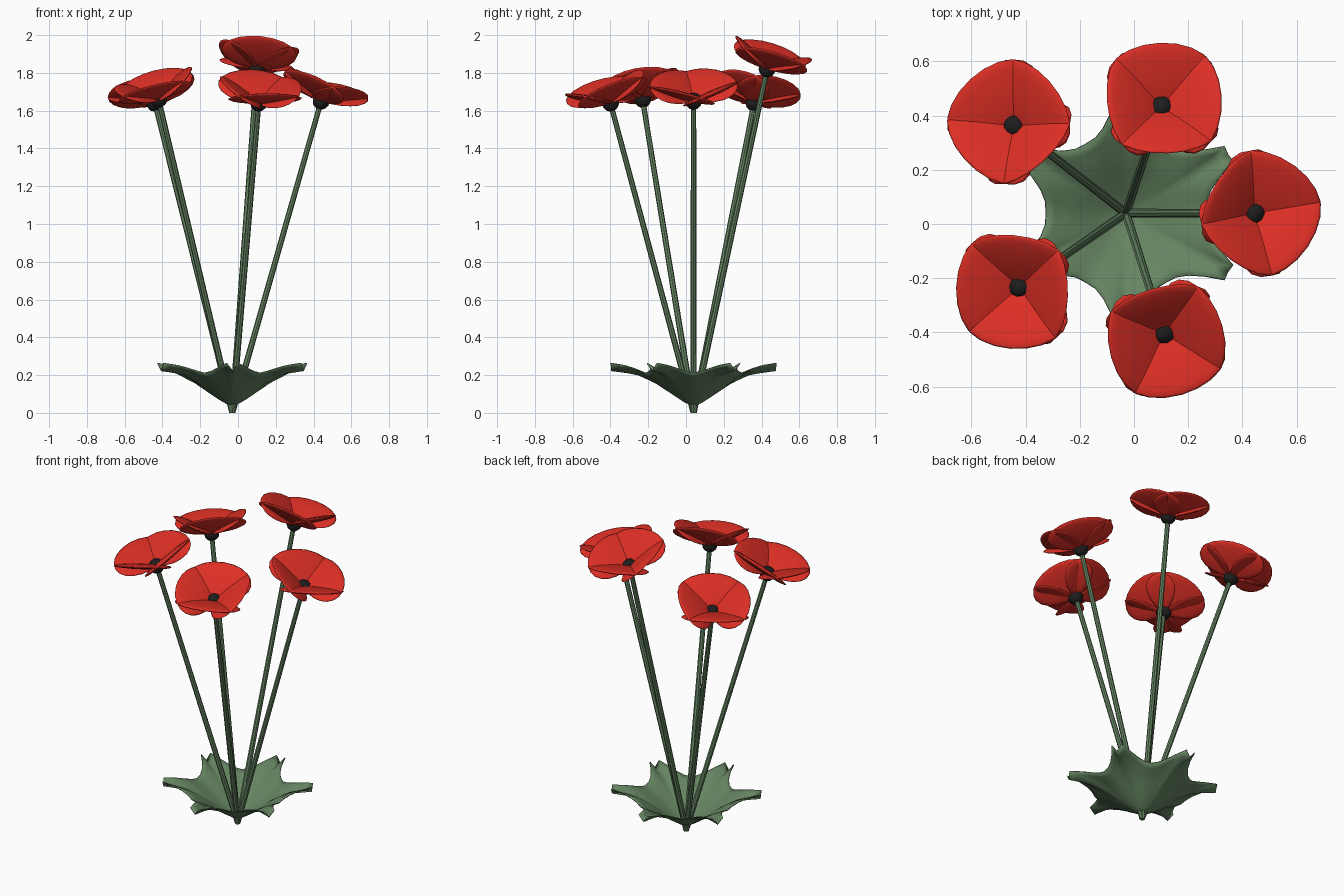
import bpy, bmesh, math
from mathutils import Vector, Matrix

if "Cube" in bpy.data.objects:
    bpy.data.objects.remove(bpy.data.objects["Cube"])


def material(name, rgb):
    m = bpy.data.materials.new(name)
    m.diffuse_color = (*rgb, 1)
    m.use_nodes = True
    m.node_tree.nodes["Principled BSDF"].inputs["Base Color"].default_value = m.diffuse_color
    return m


RED = material("petal_red", (0.72, 0.028, 0.018))
GREEN = material("leaf_green", (0.13, 0.23, 0.12))
BLACK = material("seed_black", (0.013, 0.013, 0.013))


def finish(name, bm, mat, smooth=True):
    bmesh.ops.recalc_face_normals(bm, faces=bm.faces)
    me = bpy.data.meshes.new(name)
    for f in bm.faces:
        f.smooth = smooth
    bm.to_mesh(me)
    bm.free()
    me.materials.append(mat)
    ob = bpy.data.objects.new(name, me)
    bpy.context.collection.objects.link(ob)
    return ob


ROOT = Vector((-0.03, 0.04, 0.0))
UP = Vector((0, 0, 1))


def stem(name, top):
    d = top - ROOT
    bm = bmesh.new()
    mat = Matrix.Translation(ROOT + d / 2) @ UP.rotation_difference(d).to_matrix().to_4x4()
    bmesh.ops.create_cone(bm, cap_ends=True, segments=8, radius1=0.017,
                          radius2=0.014, depth=d.length, matrix=mat)
    for v in bm.verts:
        v.co.z = max(v.co.z, 0)
    finish(name, bm, GREEN, False)


def petals(name, frame, turn):
    # four flat discs leaning up and crossing each other to make a square cup
    bm = bmesh.new()
    for k in range(4):
        m = (frame @ Matrix.Rotation(math.radians(turn + 90 * k), 4, 'Z')
             @ Matrix.Rotation(math.radians(-29), 4, 'Y')
             @ Matrix.Translation((0.122, 0, 0))
             @ Matrix.Diagonal((0.122, 0.2, 0.016, 1)))
        bmesh.ops.create_uvsphere(bm, u_segments=20, v_segments=10, radius=1, matrix=m)
    finish(name, bm, RED)


# flowers: centre position and turn of the petals
FLOWERS = [
    ((-0.44, 0.36, 1.64), 42),
    ((0.10, 0.43, 1.82), 3),
    ((0.44, 0.04, 1.65), 55),
    ((0.11, -0.40, 1.64), 16),
    ((-0.42, -0.23, 1.66), -3),
]
for i, (pos, turn) in enumerate(FLOWERS, 1):
    c = Vector(pos)
    out = Vector((c.x - ROOT.x, c.y - ROOT.y, 0)).normalized()
    lean = math.radians(18)
    n = out * math.sin(lean) + UP * math.cos(lean)
    frame = Matrix.Translation(c) @ UP.rotation_difference(n).to_matrix().to_4x4()
    stem(f"stem_{i}", c)
    petals(f"petals_{i}", frame, turn)
    bm = bmesh.new()
    bmesh.ops.create_icosphere(bm, subdivisions=2, radius=0.046, matrix=Matrix.Translation(c))
    finish(f"flower_centre_{i}", bm, BLACK)

# leaf rosette: shallow bowl with six narrow channelled tips
PROFILE = [(0, .035), (.05, .06), (.1, .093), (.2, .16), (.3, .208), (.45, .235)]
# degrees from tip, rim radius, rim lift
RIM = [(0, .435, -.008), (4, .44, .03), (9, .37, .03), (15, .325, .022),
       (22, .30, .012), (30, .295, .005)]


def height(r):
    for (r0, z0), (r1, z1) in zip(PROFILE, PROFILE[1:]):
        if r <= r1:
            return z0 + (z1 - z0) * (r - r0) / (r1 - r0)
    return PROFILE[-1][1]


spokes = []
for k in range(6):
    base = 30 + 60 * k
    spokes += [(base - a, r, l) for a, r, l in reversed(RIM[1:])]
    spokes += [(base + a, r, l) for a, r, l in RIM[:-1]]
bm = bmesh.new()
hub = bm.verts.new(ROOT + UP * PROFILE[0][1])
RINGS = 9
grid = []
for a, R, lift in spokes:
    ca, sa = math.cos(math.radians(a)), math.sin(math.radians(a))
    col = []
    for j in range(1, RINGS + 1):
        t = j / RINGS
        r = R * t
        col.append(bm.verts.new(ROOT + Vector((r * ca, r * sa, height(r) + lift * t ** 3))))
    grid.append(col)
for i, col in enumerate(grid):
    nxt = grid[(i + 1) % len(grid)]
    bm.faces.new((hub, col[0], nxt[0]))
    for j in range(RINGS - 1):
        bm.faces.new((col[j], col[j + 1], nxt[j + 1], nxt[j]))
leaves = finish("leaf_rosette", bm, GREEN)
sol = leaves.modifiers.new("thickness", 'SOLIDIFY')
sol.thickness = 0.006
sol.offset = 0
